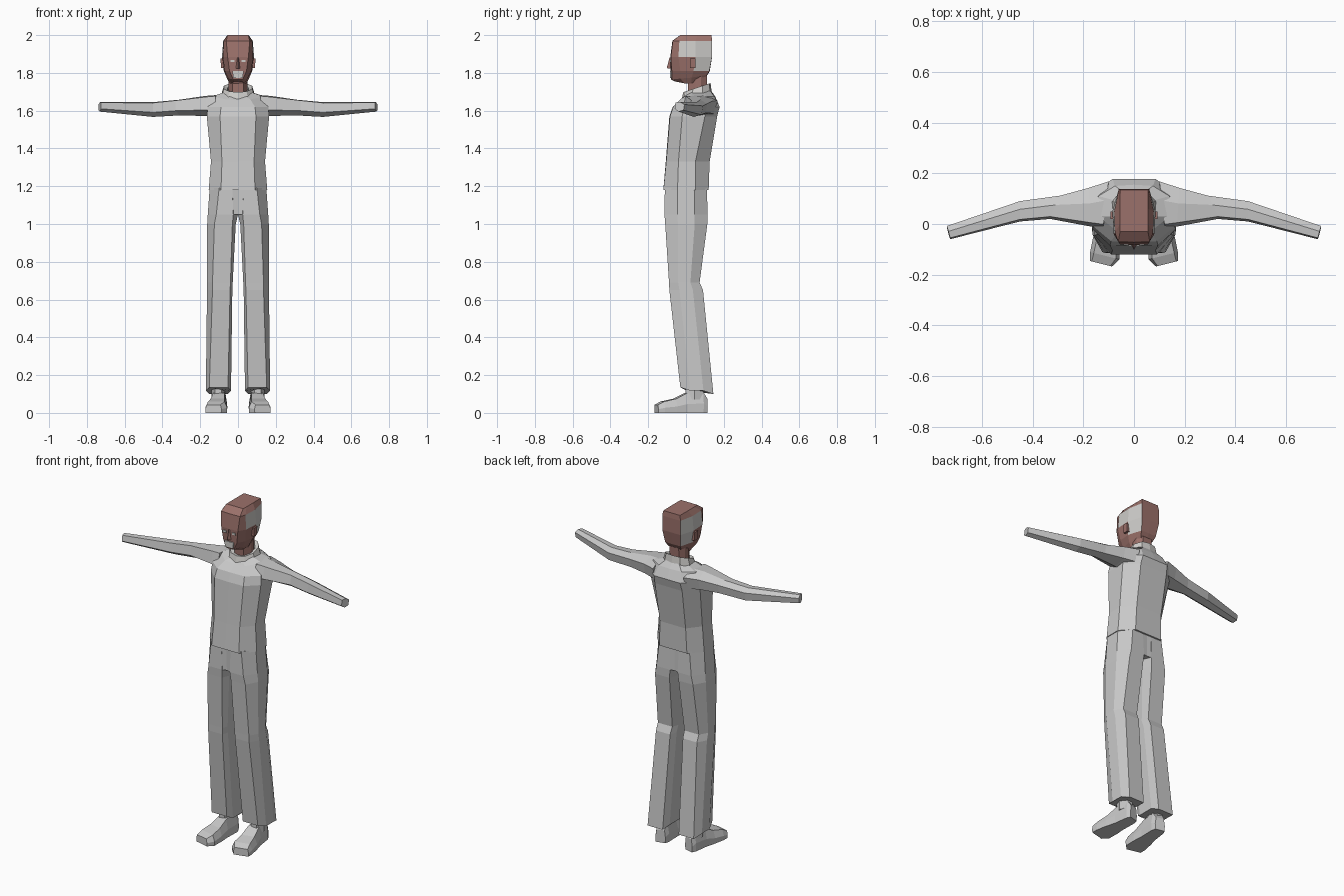
import bpy, bmesh, math

if "Cube" in bpy.data.objects:
    bpy.data.objects.remove(bpy.data.objects["Cube"])


def material(name, rgb):
    m = bpy.data.materials.new(name)
    m.diffuse_color = (*rgb, 1)
    m.use_nodes = True
    m.node_tree.nodes["Principled BSDF"].inputs["Base Color"].default_value = m.diffuse_color
    return m


CLOTH = material("grey cloth", (0.58, 0.58, 0.58))
SKIN = material("brown skin", (0.33, 0.165, 0.145))
PALE = material("pale grey", (0.62, 0.61, 0.59))


def loft(name, rings, mats, mirror=False, caps=True, rule=None):
    """Skin a list of equal-length closed rings; rule picks the material per face."""
    bm = bmesh.new()
    vs = [[bm.verts.new(p) for p in r] for r in rings]
    n = len(rings[0])
    for a, b in zip(vs, vs[1:]):
        for i in range(n):
            j = (i + 1) % n
            bm.faces.new((a[i], a[j], b[j], b[i]))
    if caps:
        bm.faces.new(vs[0][::-1])
        bm.faces.new(vs[-1])
    bmesh.ops.recalc_face_normals(bm, faces=bm.faces)
    if rule:
        for f in bm.faces:
            f.material_index = rule(f.calc_center_median(), f.normal)
    me = bpy.data.meshes.new(name)
    bm.to_mesh(me)
    bm.free()
    for m in mats:
        me.materials.append(m)
    ob = bpy.data.objects.new(name, me)
    bpy.context.collection.objects.link(ob)
    if mirror:
        ob.modifiers.new("mirror", 'MIRROR').use_mirror_merge = False
    return ob


def symmetric(z, half):
    """Full ring from half outline running front centre -> back centre."""
    pts = [(p[0], p[1], p[2] if len(p) > 2 else z) for p in half]
    return pts + [(-x, y, h) for x, y, h in pts[-2:0:-1]]


# Pullover body
loft("pullover", [
    symmetric(1.18, [(0, -.12), (.09, -.12), (.155, -.045), (.155, .05), (.09, .12), (0, .12)]),
    symmetric(1.33, [(0, -.107), (.085, -.105), (.143, -.04), (.143, .05), (.085, .125), (0, .125)]),
    symmetric(1.57, [(0, -.088), (.095, -.085), (.165, -.02), (.163, .10), (.09, .165), (0, .165)]),
    symmetric(1.62, [(0, -.07), (.09, -.068), (.16, -.01), (.16, .12), (.085, .178), (0, .178)]),
    symmetric(1.675, [(0, -.03, 1.655), (.065, -.03, 1.66), (.14, .03), (.14, .11),
                      (.075, .15), (0, .155)]),
    symmetric(1.70, [(0, -.01, 1.67), (.04, -.01, 1.675), (.065, .03), (.065, .09),
                     (.04, .125, 1.71), (0, .13, 1.71)]),
], [CLOTH])


# Sleeves, six-sided: x front/back, y front/back, z bottom/top
def sleeve_ring(xf, xb, yf, yb, zb, zt):
    h, d, x = zt - zb, yb - yf, (xf + xb) / 2
    return [(xf, yf, zb + .3 * h), (xf, yf + .1 * d, zt - .05 * h), (x, yf + .6 * d, zt),
            (xb, yb, zt - .25 * h), (xb, yb - .1 * d, zb + .15 * h), (x, yf + .4 * d, zb)]


loft("sleeve", [sleeve_ring(*r) for r in [
    (.12, .10, -.02, .168, 1.565, 1.683),
    (.17, .18, -.01, .142, 1.572, 1.678),
    (.33, .29, .02, .112, 1.575, 1.658),
    (.45, .45, .01, .09, 1.567, 1.645),
    (.725, .738, -.06, -.008, 1.595, 1.645)]], [CLOTH], mirror=True)


# Trouser legs: a-f run around the outside, last two are the inner seam
def leg_ring(z, xi, xa, xb, xo, yf, yb, z_back=None):
    zb = z if z_back is None else z_back
    m, d = (z + zb) / 2, yb - yf
    return [(xa, yf, z), (xb, yf, z), (xo, yf + .3 * d, m), (xo, yf + .7 * d, m),
            (xb, yb, zb), (xa, yb, zb), (xi, yf + .75 * d, m), (xi, yf + .2 * d, m)]


loft("trouser_leg", [
    leg_ring(1.19, 0, .03, .10, .15, -.112, .11),
    leg_ring(1.05, 0, .025, .115, .16, -.114, .115),
    leg_ring(1.0, .012, .03, .125, .163, -.11, .113),
    leg_ring(.69, .028, .04, .135, .163, -.09, .072),
    leg_ring(.65, .03, .042, .135, .164, -.088, .09),
    leg_ring(.135, .037, .053, .152, .17, -.03, .145, .1)], [CLOTH], mirror=True)
# Fills the gap between the two hips at front and back
loft("trouser_seat", [
    symmetric(1.19, [(0, -.112), (.03, -.112), (.03, .11), (0, .11)]),
    symmetric(1.05, [(0, -.105), (.025, -.113), (.025, .114), (0, .11)])], [CLOTH])


# Shoes: sections from heel to toe, turned outwards
def shoe_ring(y, cx, w, h, top):
    pts = [(-w * .95, 0), (w * .95, 0), (w, h * .45), (w * top, h), (-w * top, h), (-w, h * .45)]
    return [(cx + x, y + .25 * x, z) for x, z in pts]


loft("shoe", [shoe_ring(*r) for r in [
    (.108, .093, .028, .075, .8), (.085, .095, .037, .11, .75), (.0, .102, .042, .105, .7),
    (-.06, .108, .052, .075, .7), (-.125, .115, .058, .06, .75), (-.157, .13, .043, .043, .85),
]], [CLOTH], mirror=True)
loft("ankle", [[(.105 + .036 * math.cos(a), .045 + .055 * math.sin(a), z)
                for a in [k * math.pi / 3 for k in range(6)]] for z in (.07, .16)],
     [CLOTH], mirror=True)

# Collar, open and tilted up at the back
collar = [(0, -1), (.6, -.85), (1, -.3), (1, .4), (.6, .9), (0, 1)]


def collar_ring(w, d, cy, z, rise):
    return symmetric(z, [(x * w, cy + y * d, z + rise * y) for x, y in collar])


loft("collar", [collar_ring(.09, .08, .057, 1.675, .015), collar_ring(.075, .072, .058, 1.722, .024),
                collar_ring(.055, .055, .06, 1.715, .02), collar_ring(.052, .05, .06, 1.69, .015)],
     [PALE], caps=False)
loft("neck", [symmetric(z, [(0, .06 - d), (.03, .06 - d), (.05, .05), (.05, .08), (.03, .06 + d),
                            (0, .06 + d)]) for z, d in ((1.67, .048), (1.8, .052))], [SKIN])


# Head, with pale hair on the sides only
def hair(c, n):
    upper = c.z > 1.89 and c.y > -.02
    lower = c.z > 1.8 and c.y > .03
    return int(abs(n.x) > .7 and c.z < 1.97 and (upper or lower))


loft("head", [
    symmetric(1.745, [(0, -.06, 1.755), (.018, -.055, 1.755), (.035, -.01), (.045, .03),
                      (.035, .1, 1.775), (0, .1, 1.775)]),
    symmetric(1.765, [(0, -.08), (.025, -.075), (.05, -.03, 1.77), (.06, .03, 1.775),
                      (.045, .112, 1.79), (0, .114, 1.79)]),
    symmetric(1.81, [(0, -.082), (.045, -.075), (.07, -.03), (.075, .04), (.05, .124), (0, .126)]),
    symmetric(1.885, [(0, -.083), (.055, -.08), (.08, -.04), (.085, .05), (.06, .138), (0, .138)]),
    symmetric(1.97, [(0, -.072), (.062, -.07), (.075, -.035), (.078, .05), (.06, .138), (0, .138)]),
    symmetric(2.0, [(0, -.03), (.055, -.03), (.056, .0), (.056, .06), (.055, .135), (0, .135)]),
], [SKIN, PALE], rule=hair)


def slab(name, x, y, z, sx, sy, sz, mat, mirror=False, taper=1.0):
    """Small block centred at (x, y, z), optionally narrower at the top."""
    loft(name, [[(x + i * sx * t / 2, y + j * sy / 2, z + k * sz / 2)
                 for i, j in ((-1, -1), (1, -1), (1, 1), (-1, 1))]
                for k, t in ((-1, 1), (1, taper))], [mat], mirror)


# Facial features
loft("nose", [[(-.012, -.08, 1.822), (0, -.102, 1.825), (.012, -.08, 1.822)],
              [(-.005, -.08, 1.882), (0, -.087, 1.882), (.005, -.08, 1.882)]], [SKIN])
slab("eye", .03, -.081, 1.863, .022, .009, .012, PALE, mirror=True)
slab("mouth", 0, -.082, 1.792, .05, .008, .036, PALE, taper=1.2)
slab("ear", .082, .035, 1.85, .016, .03, .05, SKIN, mirror=True, taper=1.3)
